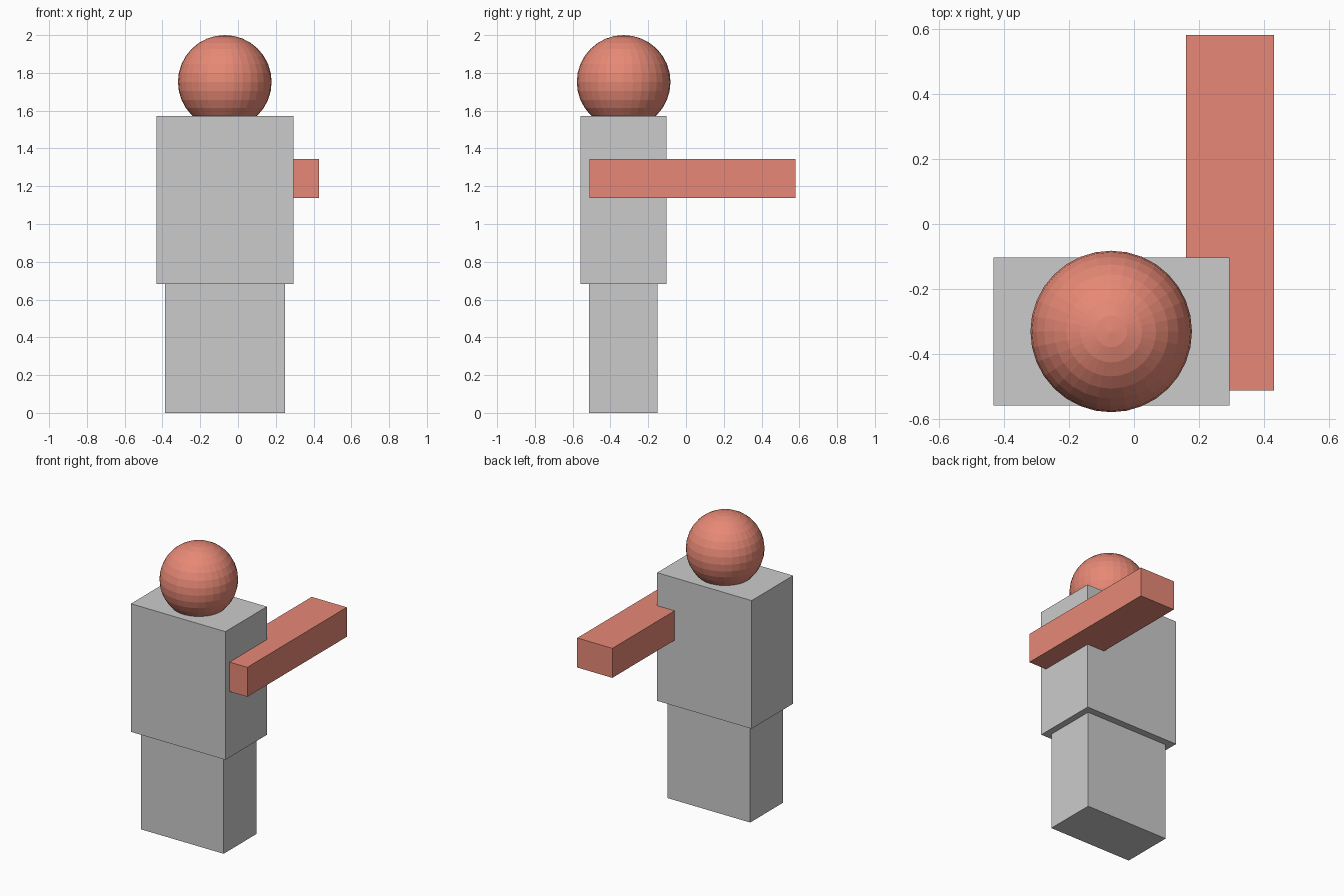
import bpy

if "Cube" in bpy.data.objects:
    bpy.data.objects.remove(bpy.data.objects["Cube"])

red = bpy.data.materials.new("red")
red.diffuse_color = (0.8, 0.25, 0.18, 1)
red.use_nodes = True
red.node_tree.nodes["Principled BSDF"].inputs["Base Color"].default_value = red.diffuse_color


def box(name, lo, hi, mat=None):
    """Axis-aligned box between two corners."""
    centre = [(a + b) / 2 for a, b in zip(lo, hi)]
    bpy.ops.mesh.primitive_cube_add(size=1, location=centre)
    ob = bpy.context.object
    ob.name = name
    ob.scale = [b - a for a, b in zip(lo, hi)]
    bpy.ops.object.transform_apply(location=False, rotation=False, scale=True)
    if mat:
        ob.data.materials.append(mat)
    return ob


# Body blocks
box("legs", (-0.387, -0.513, 0), (0.249, -0.152, 0.682))
box("torso", (-0.432, -0.558, 0.682), (0.294, -0.103, 1.572))

# Single arm reaching backwards, partly sunk into the torso side
box("arm", (0.16, -0.512, 1.138), (0.43, 0.58, 1.343), red)

# Faceted head, sunk slightly into the torso top
bpy.ops.mesh.primitive_uv_sphere_add(
    segments=32, ring_count=16, radius=0.248, location=(-0.07, -0.33, 1.752))
head = bpy.context.object
head.name = "head"
head.data.materials.append(red)
